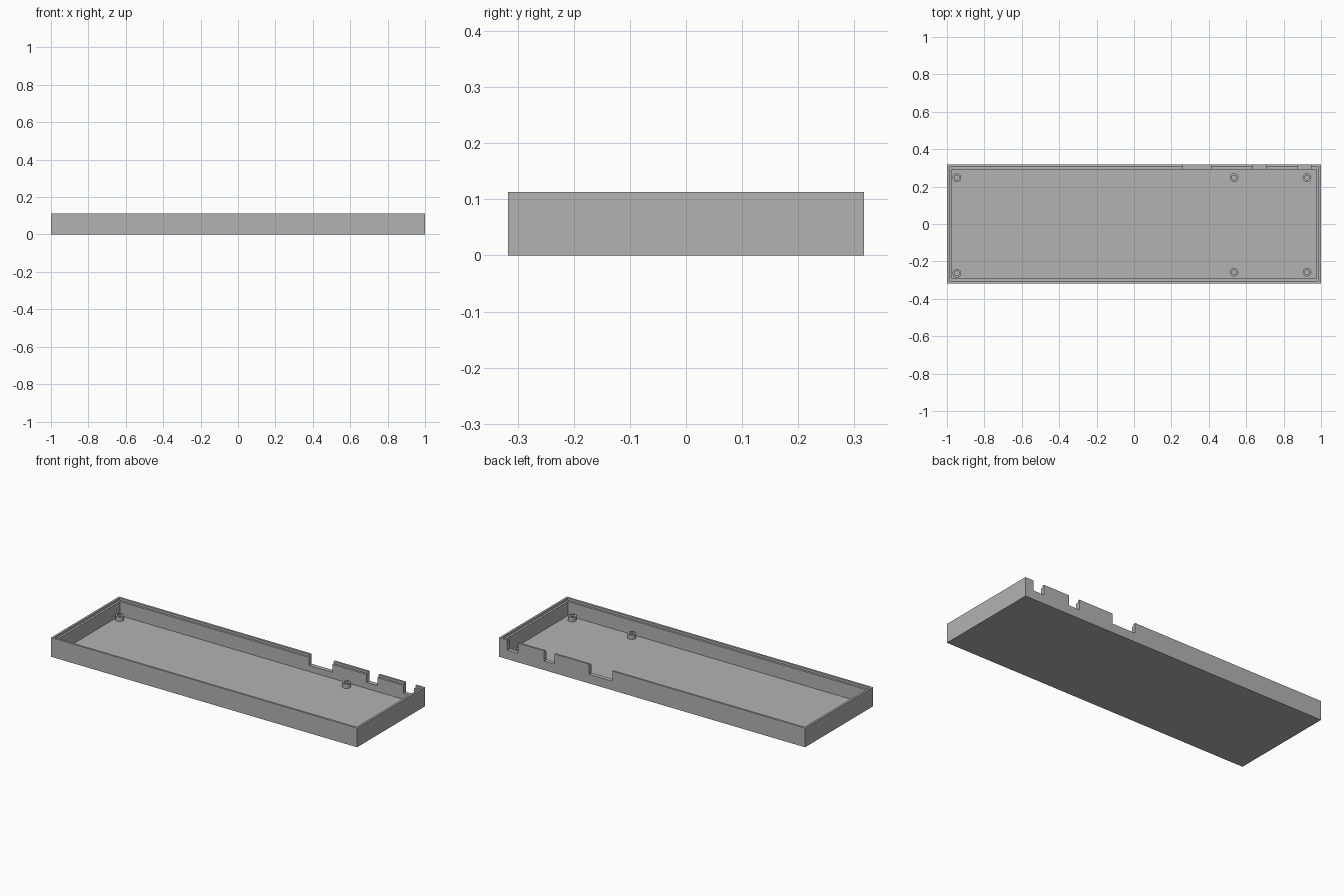
import bpy, bmesh, math
from mathutils import Matrix, Vector

cube = bpy.data.objects.get("Cube")
if cube:
    bpy.data.objects.remove(cube, do_unlink=True)

HALF_X, HALF_Y, HEIGHT = 1.0, 0.317, 0.113
WALL, LIP, LEDGE_Z = 0.025, 0.0125, 0.1
FLOOR_Z, NOTCH_Z, POST_Z = 0.017, 0.053, 0.043
TOP = HEIGHT + 0.05   # cutters overshoot the rim

grey = bpy.data.materials.new("plain_grey")
grey.use_nodes = True
colour = (0.45, 0.45, 0.45, 1)
grey.diffuse_color = colour
grey.node_tree.nodes["Principled BSDF"].inputs["Base Color"].default_value = colour


def finish(name, bm):
    mesh = bpy.data.meshes.new(name)
    bmesh.ops.recalc_face_normals(bm, faces=bm.faces)
    bm.to_mesh(mesh)
    bm.free()
    mesh.materials.append(grey)
    obj = bpy.data.objects.new(name, mesh)
    bpy.context.collection.objects.link(obj)
    return obj


def box(name, low, high):
    low, high = Vector(low), Vector(high)
    bm = bmesh.new()
    bmesh.ops.create_cube(bm, size=1, matrix=Matrix.Translation((low + high) / 2)
                          @ Matrix.Diagonal((*(high - low), 1)))
    return finish(name, bm)


def cut(target, low, high):
    cutter = box("cutter", low, high)
    cutter.hide_render = True
    mod = target.modifiers.new("cut", "BOOLEAN")
    mod.operation, mod.solver, mod.object = "DIFFERENCE", "EXACT", cutter
    bpy.context.view_layer.objects.active = target
    bpy.ops.object.modifier_apply(modifier=mod.name)
    bpy.data.objects.remove(cutter, do_unlink=True)


# Open tray with a stepped rim
tray = box("tray", (-HALF_X, -HALF_Y, 0), (HALF_X, HALF_Y, HEIGHT))
for inset, bottom in ((WALL, FLOOR_Z), (LIP, LEDGE_Z)):
    x, y = HALF_X - inset, HALF_Y - inset
    cut(tray, (-x, -y, bottom), (x, y, TOP))

# Connector notches in the back wall
for left, right in ((0.258, 0.412), (0.636, 0.706), (0.876, 0.946)):
    cut(tray, (left, HALF_Y - WALL - 0.02, NOTCH_Z), (right, HALF_Y + 0.05, TOP))


# Hollow screw posts, revolved from a tube section
def post(name, x, y, outer=0.023, inner=0.0125):
    bm = bmesh.new()
    low = FLOOR_Z - 0.002
    section = [(inner, low), (outer, low), (outer, POST_Z), (inner, POST_Z)]
    verts = [bm.verts.new((r, 0, z)) for r, z in section]
    edges = [bm.edges.new((verts[i], verts[(i + 1) % 4])) for i in range(4)]
    bmesh.ops.spin(bm, geom=verts + edges, cent=(0, 0, 0), axis=(0, 0, 1),
                   angle=math.tau, steps=32, use_merge=True)
    bmesh.ops.remove_doubles(bm, verts=bm.verts, dist=0.0001)
    obj = finish(name, bm)
    obj.location = (x, y, 0)
    bpy.ops.object.select_all(action="DESELECT")
    obj.select_set(True)
    bpy.context.view_layer.objects.active = obj
    bpy.ops.object.shade_smooth_by_angle()


for label, x, front_y in (("right", -0.947, -0.264), ("middle", 0.535, -0.258),
                          ("left", 0.925, -0.258)):
    post(f"screw_post_front_{label}", x, front_y)
    post(f"screw_post_back_{label}", x, 0.248)
